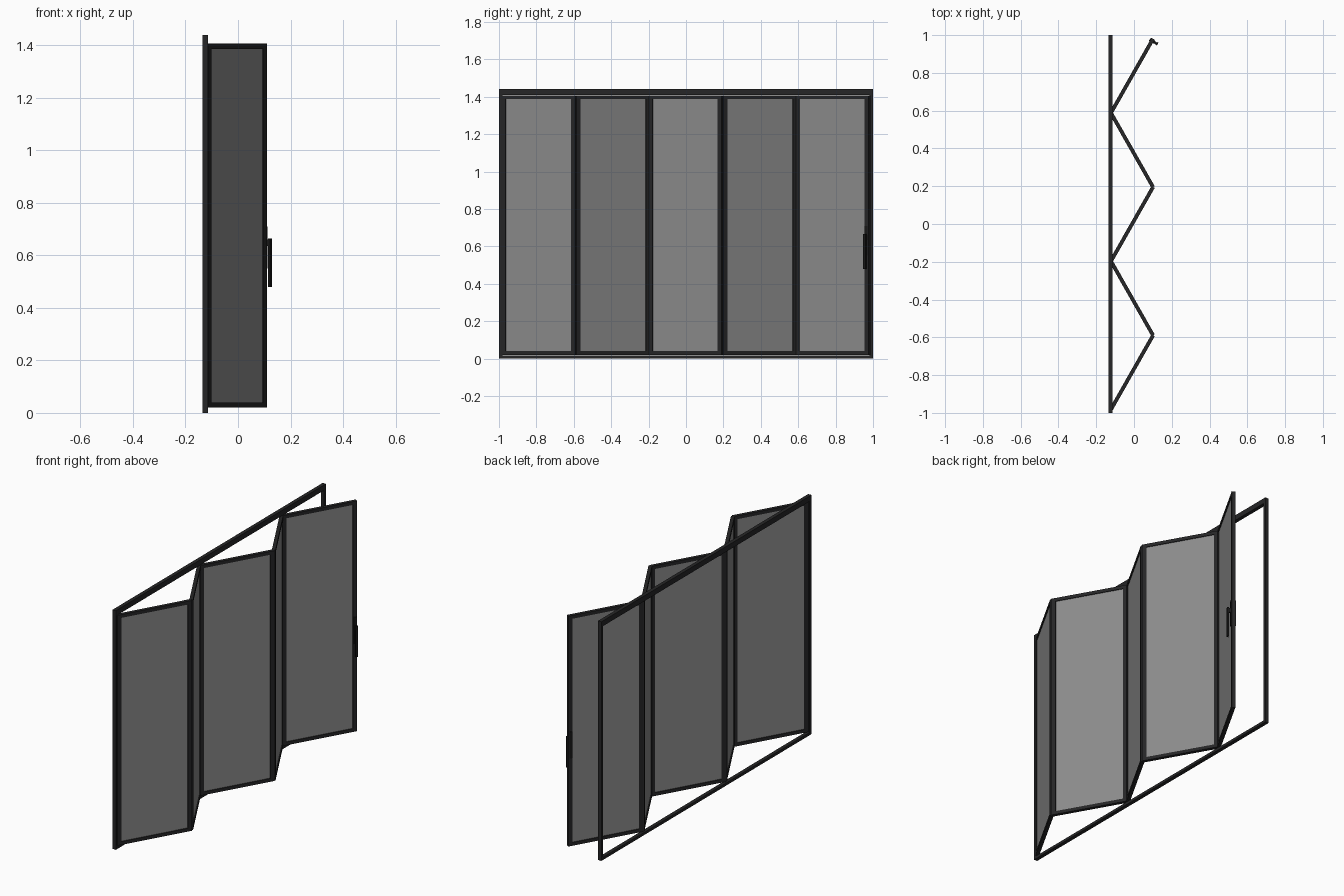
import bpy, bmesh, math
from mathutils import Matrix, Vector

if "Cube" in bpy.data.objects:
    bpy.data.objects.remove(bpy.data.objects["Cube"])


def material(name, rgb):
    m = bpy.data.materials.new(name)
    m.diffuse_color = (*rgb, 1)
    m.use_nodes = True
    m.node_tree.nodes["Principled BSDF"].inputs["Base Color"].default_value = m.diffuse_color
    return m


FRAME = material("charcoal metal", (0.019, 0.019, 0.020))
GLASS = material("grey glass", (0.26, 0.26, 0.26))
BLACK = material("black handle", (0.009, 0.009, 0.009))


def boxes(name, spans, mat, matrix=None):
    """One object from boxes given as (x0, x1, y0, y1, z0, z1)."""
    bm = bmesh.new()
    for x0, x1, y0, y1, z0, z1 in spans:
        size = Matrix.Diagonal((x1 - x0, y1 - y0, z1 - z0, 1))
        centre = Matrix.Translation(((x0 + x1) / 2, (y0 + y1) / 2, (z0 + z1) / 2))
        bmesh.ops.create_cube(bm, size=1, matrix=centre @ size)
    me = bpy.data.meshes.new(name)
    bm.to_mesh(me)
    bm.free()
    me.materials.append(mat)
    ob = bpy.data.objects.new(name, me)
    bpy.context.collection.objects.link(ob)
    if matrix:
        ob.matrix_world = matrix
    return ob


# Fixed outer frame: two posts, head track and sill
X0, X1, H = -0.136, -0.114, 1.44
HEAD, SILL, POST = 0.032, 0.016, 0.018
boxes("outer_frame", [
    (X0, X1, -1, -1 + POST, SILL, H - HEAD),
    (X0, X1, 1 - POST, 1, SILL, H - HEAD),
    (X0, X1, -1, 1, H - HEAD, H),
    (X0, X1, -1, 1, 0, SILL),
], FRAME)

# Folding leaves: local x runs along the leaf, local y across its thickness
Z0, Z1, STILE, RAIL, T = 0.02, 1.407, 0.025, 0.02, 0.010
hinges = [Vector((-0.122 if i % 2 == 0 else 0.101, -0.982 + 0.3925 * i, 0)) for i in range(6)]
for i in range(5):
    a, b = hinges[i], hinges[i + 1]
    d = b - a
    L = d.length
    place = Matrix.Translation(a) @ Matrix.Rotation(math.atan2(d.y, d.x), 4, 'Z')
    boxes(f"leaf_frame_{i + 1}", [
        (0, STILE, -T, T, Z0, Z1),
        (L - STILE, L, -T, T, Z0, Z1),
        (STILE, L - STILE, -T, T, Z0, Z0 + RAIL),
        (STILE, L - STILE, -T, T, Z1 - RAIL, Z1),
    ], FRAME, place)
    boxes(f"leaf_glass_{i + 1}", [
        (STILE - 0.003, L - STILE + 0.003, -0.005, 0.005, Z0 + RAIL - 0.003, Z1 - RAIL + 0.003),
    ], GLASS, place)

# Handle on the free edge of the last leaf: back plate, neck and lever
c = L - STILE / 2
boxes("handle_plate", [
    (c - 0.008, c + 0.008, -T - 0.005, -T, 0.55, 0.71),
    (c - 0.008, c + 0.008, T, T + 0.004, 0.55, 0.71),
], BLACK, place)
boxes("handle_lever", [
    (c - 0.006, c + 0.006, -0.027, -T - 0.004, 0.635, 0.66),
    (c - 0.008, c + 0.008, -0.035, -0.026, 0.48, 0.665),
], BLACK, place)
